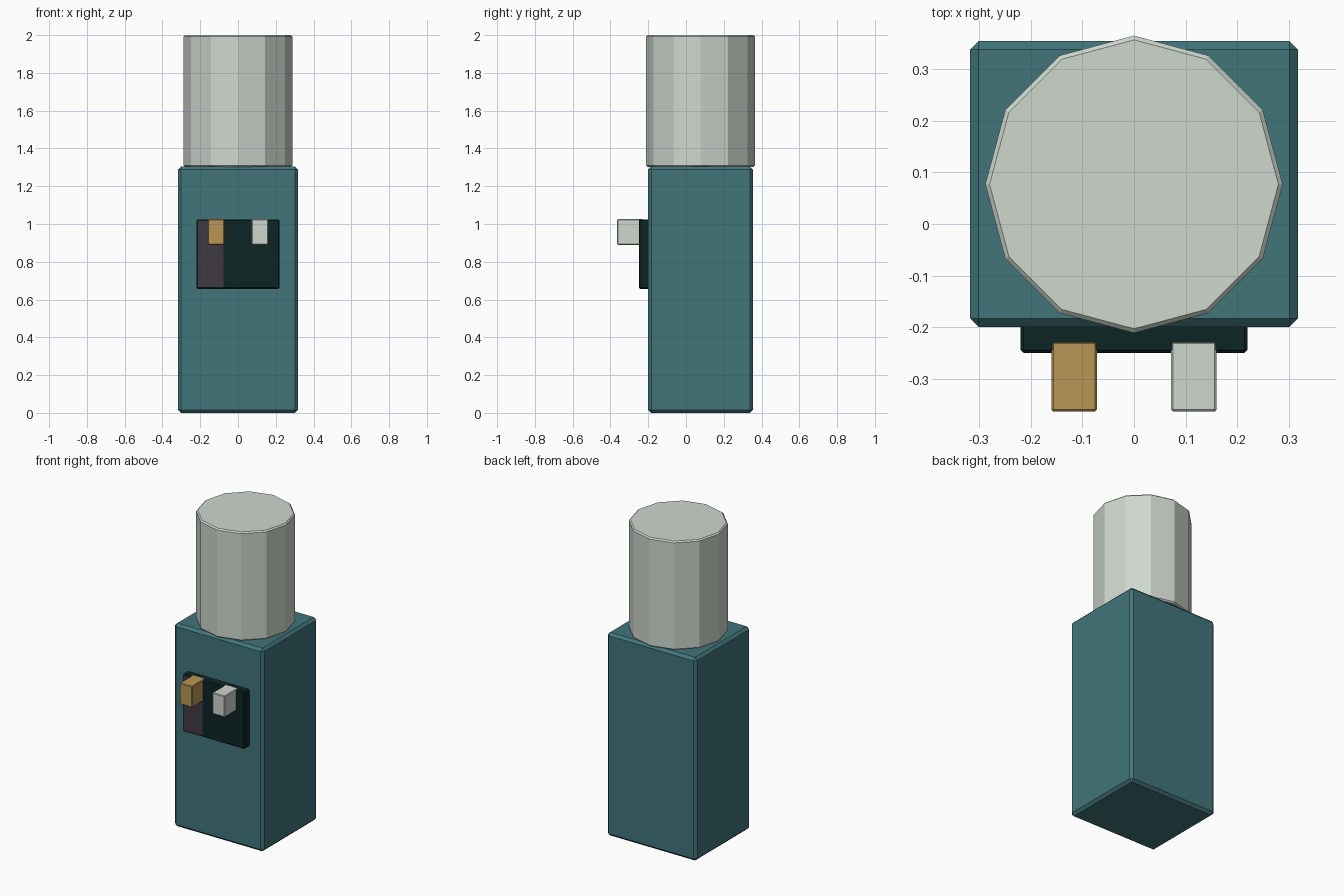
import bpy, bmesh
from mathutils import Vector, Matrix

if "Cube" in bpy.data.objects:
    bpy.data.objects.remove(bpy.data.objects["Cube"])


def material(name, rgb):
    m = bpy.data.materials.new(name)
    m.diffuse_color = (*rgb, 1.0)
    m.use_nodes = True
    m.node_tree.nodes["Principled BSDF"].inputs["Base Color"].default_value = m.diffuse_color
    return m


teal = material("teal", (0.053, 0.178, 0.195))
white = material("off_white", (0.617, 0.679, 0.617))
gold = material("gold", (0.485, 0.305, 0.091))
dark = material("dark_green", (0.004, 0.018, 0.018))
plum = material("plum_grey", (0.051, 0.042, 0.054))


def finish(name, bm, bevel, mats):
    if bevel:
        bmesh.ops.bevel(bm, geom=bm.edges[:], offset=bevel, segments=1,
                        affect='EDGES', clamp_overlap=True)
    bmesh.ops.recalc_face_normals(bm, faces=bm.faces[:])
    me = bpy.data.meshes.new(name)
    bm.to_mesh(me)
    bm.free()
    for m in mats:
        me.materials.append(m)
    ob = bpy.data.objects.new(name, me)
    bpy.context.collection.objects.link(ob)
    return ob


def box(name, lo, hi, bevel, mats):
    lo, hi = Vector(lo), Vector(hi)
    bm = bmesh.new()
    mat = Matrix.Translation((lo + hi) / 2) @ Matrix.Diagonal((*(hi - lo), 1))
    bmesh.ops.create_cube(bm, size=1, matrix=mat)
    return finish(name, bm, bevel, mats)


# Cabinet
box("cabinet", (-0.318, -0.2, 0), (0.318, 0.355, 1.304), 0.0165, [teal])

# Twelve-sided bottle with chamfered rims
bm = bmesh.new()
bmesh.ops.create_cone(bm, cap_ends=True, segments=12, radius1=0.2885, radius2=0.2885,
                      depth=0.698, matrix=Matrix.Translation((0, 0.077, 1.651)))
rims = [e for e in bm.edges if abs(e.verts[0].co.z - e.verts[1].co.z) < 1e-4]
bmesh.ops.bevel(bm, geom=rims, offset=0.008, segments=1, affect='EDGES')
finish("bottle", bm, 0, [white])

# Dispenser panel, its front split into a plum strip and a dark field
panel = box("dispenser_panel", (-0.22, -0.25, 0.657), (0.22, -0.19, 1.024), 0.006, [dark, plum])
bm = bmesh.new()
bm.from_mesh(panel.data)
bmesh.ops.bisect_plane(bm, geom=bm.verts[:] + bm.edges[:] + bm.faces[:],
                       plane_co=(-0.077, 0, 0), plane_no=(1, 0, 0))
for f in bm.faces:
    if f.normal.y < -0.9 and f.calc_center_median().x < -0.077:
        f.material_index = 1
bm.to_mesh(panel.data)
bm.free()

# Taps
for name, x, mat in (("left_tap", -0.116, gold), ("right_tap", 0.116, white)):
    box(name, (x - 0.044, -0.364, 0.89), (x + 0.044, -0.228, 1.026), 0.004, [mat])
